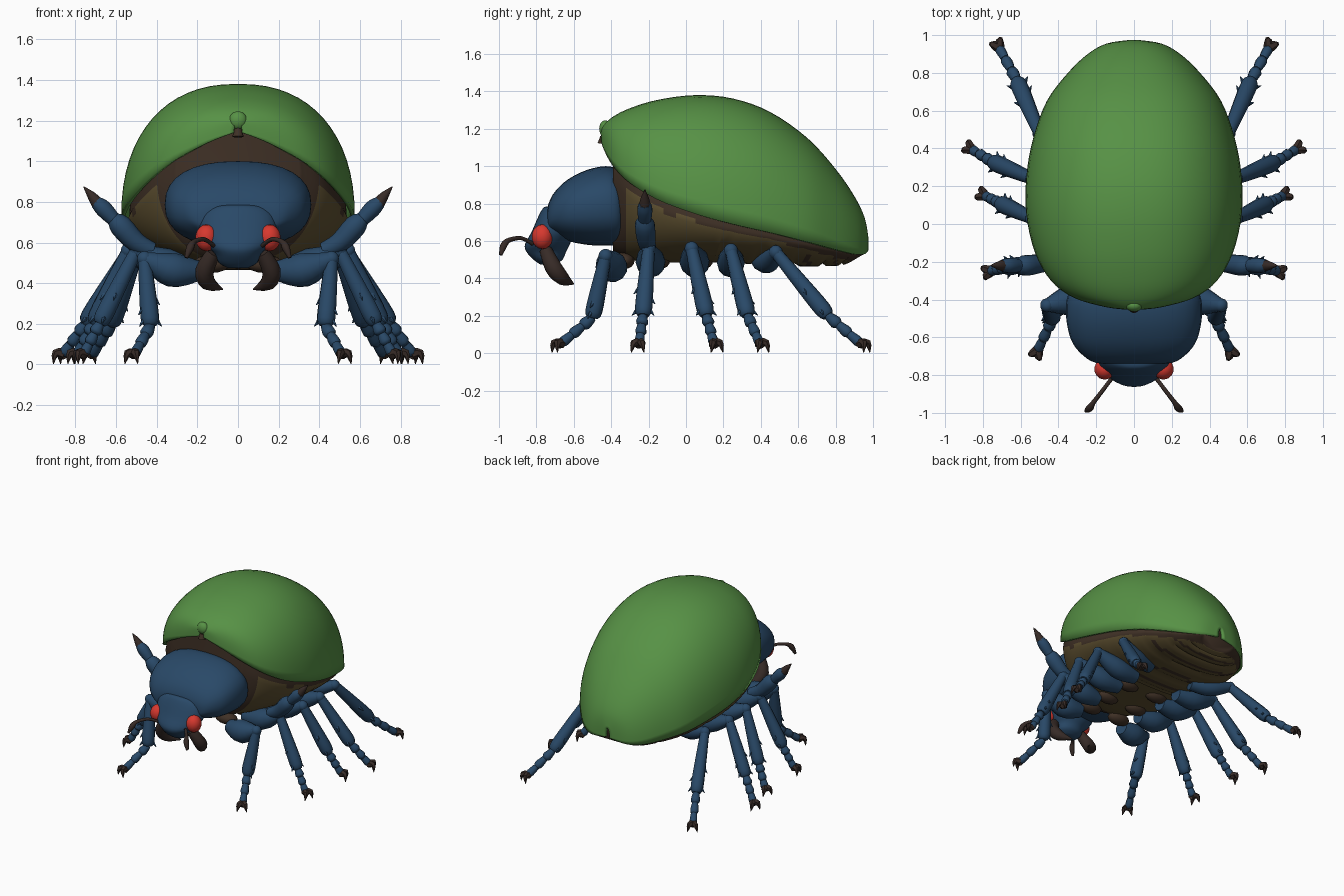
import bpy, bmesh, math
from mathutils import Vector, Quaternion, Matrix

if "Cube" in bpy.data.objects:
    bpy.data.objects.remove(bpy.data.objects["Cube"])

def material(name, c):
    m = bpy.data.materials.new(name)
    m.diffuse_color = (*c, 1)
    m.use_nodes = True
    m.node_tree.nodes["Principled BSDF"].inputs["Base Color"].default_value = m.diffuse_color
    return m

GREEN = material("shell green", (0.095, 0.285, 0.06))
BLUE = material("body blue", (0.022, 0.066, 0.137))
RED = material("eye red", (0.68, 0.04, 0.028))
OLIVE = material("belly olive brown", (0.112, 0.08, 0.03))
DARK = material("dark brown", (0.05, 0.030, 0.019))
CLAW = material("claw black brown", (0.038, 0.024, 0.02))

def finish(name, bm, mats, mirror=False, angle=50):
    bmesh.ops.recalc_face_normals(bm, faces=bm.faces[:])
    me = bpy.data.meshes.new(name)
    for f in bm.faces:
        f.smooth = True
    bm.to_mesh(me)
    bm.free()
    me.set_sharp_from_angle(angle=math.radians(angle))
    for m in mats:
        me.materials.append(m)
    ob = bpy.data.objects.new(name, me)
    bpy.context.scene.collection.objects.link(ob)
    if mirror:
        ob.modifiers.new("mirror", 'MIRROR')
    return ob

def smooth(keys, steps):
    """Catmull-Rom through equal-length tuples."""
    out, n = [], len(keys)
    for i in range(n - 1):
        p = [keys[max(i - 1, 0)], keys[i], keys[i + 1], keys[min(i + 2, n - 1)]]
        for s in range(steps + (i == n - 2)):
            t = s / steps
            out.append(tuple(0.5 * (2 * b + (c - a) * t + (2 * a - 5 * b + 4 * c - d) * t * t
                                    + (3 * b - a - 3 * c + d) * t ** 3)
                             for a, b, c, d in zip(*p)))
    return out

def skin(bm, rings, closed=True, caps=True, mat=0):
    vs = [[bm.verts.new(p) for p in r] for r in rings]
    n = len(vs[0])
    for a, b in zip(vs, vs[1:]):
        for j in range(n if closed else n - 1):
            k = (j + 1) % n
            bm.faces.new((a[j], a[k], b[k], b[j])).material_index = mat
    if caps:
        for r in (vs[0], vs[-1]):
            bm.faces.new(r).material_index = mat

def tube(bm, pts, radii, mat=0, sides=8, steps=3):
    """Round limb through points with a varying radius."""
    path = smooth([(*p, r) for p, r in zip(pts, radii)], steps)
    P = [Vector(p[:3]) for p in path]
    rings, q, last = [], Quaternion(), Vector((0, 0, 1))
    for i, p in enumerate(P):
        t = (P[min(i + 1, len(P) - 1)] - P[max(i - 1, 0)]).normalized()
        q = last.rotation_difference(t) @ q
        last = t
        r = max(path[i][3], 0.002)
        rings.append([p + q @ Vector((r * math.cos(2 * math.pi * k / sides),
                                      r * math.sin(2 * math.pi * k / sides), 0)) for k in range(sides)])
    skin(bm, rings, mat=mat)

def ball(bm, c, r, mat=0, u=20, v=12):
    M = Matrix.Translation(c) @ Matrix.Diagonal((*r, 1))
    for vert in bmesh.ops.create_uvsphere(bm, u_segments=u, v_segments=v, radius=1, matrix=M)["verts"]:
        for f in vert.link_faces:
            f.material_index = mat

def spow(v, e):
    return math.copysign(abs(v) ** e, v)

# Domed wing shell: y, half width, top z, rim z, belly z
keys = [(-0.455, 0.02, 1.19, 1.14, 0.60), (-0.44, 0.15, 1.22, 1.09, 0.57), (-0.39, 0.32, 1.265, 1.0, 0.54),
        (-0.30, 0.44, 1.31, 0.91, 0.50), (-0.15, 0.525, 1.355, 0.82, 0.485), (0.05, 0.57, 1.38, 0.745, 0.485),
        (0.25, 0.57, 1.362, 0.69, 0.485), (0.45, 0.535, 1.29, 0.645, 0.475), (0.65, 0.462, 1.15, 0.595, 0.465),
        (0.80, 0.35, 0.985, 0.555, 0.465), (0.90, 0.245, 0.84, 0.53, 0.47), (0.955, 0.145, 0.725, 0.53, 0.49),
        (0.975, 0.02, 0.62, 0.55, 0.53)]
N = 32
rings = []
for y, w, t, b, _ in smooth(keys, 4):
    rings.append([(w * spow(math.cos(math.pi * j / N), 0.87), y,
                   b + (t - b) * max(math.sin(math.pi * j / N), 0) ** 0.9) for j in range(N + 1)])
bm = bmesh.new()
skin(bm, rings, closed=False, caps=False)
shell = finish("wing_shell", bm, [GREEN])
mod = shell.modifiers.new("thickness", 'SOLIDIFY')
mod.thickness = 0.02
mod.offset = -1 if shell.data.polygons[len(shell.data.polygons) // 2].normal.z > 0 else 1

# Belly filling the shell, dark below the rim and along the segment creases
rings = []
body = smooth(keys[2:-1], 6)
for i, (y, w, t, b, low) in enumerate(body):
    crease = 0.015 if y > 0.2 and i % 6 == 0 else 0
    ring = []
    for j in range(64):
        a = 2 * math.pi * j / 64
        s, c = math.sin(a), math.cos(a)
        if s >= 0:
            ring.append((0.93 * w * c, y, b + 0.9 * (t - b) * s))
        else:
            ring.append((0.95 * w * spow(c, 0.8), y + 0.07 * s * (y > 0.2), b + (b - low - crease) * s))
    rings.append(ring)
bm = bmesh.new()
skin(bm, rings)
ys = [k[0] for k in body]
for f in bm.faces:
    c = f.calc_center_median()
    i = min(range(len(ys)), key=lambda k: abs(ys[k] - c.y))
    _, w, t, b, low = body[i]
    # creases only darken the underside
    crease = c.y > 0.2 and i % 6 == 0 and c.z < low + 0.06
    if c.z > b - 0.04 or c.y < -0.31 or crease:
        f.material_index = 1
finish("belly", bm, [OLIVE, DARK])

# Small knob and stem at the front of the shell
bm = bmesh.new()
ball(bm, (0, -0.432, 1.20), (0.045, 0.032, 0.045))
tube(bm, [(0, -0.44, 1.16), (0, -0.445, 1.12)], [0.018, 0.028], 1)
finish("shell_knob", bm, [GREEN, DARK])

# Neck shield: y, half width, bottom z, top z
bm = bmesh.new()
rings = []
for y, w, lo, hi in smooth([(-0.34, 0.31, 0.59, 0.95), (-0.37, 0.345, 0.58, 0.985), (-0.43, 0.36, 0.575, 1.0),
                            (-0.53, 0.355, 0.58, 0.98), (-0.63, 0.325, 0.60, 0.93), (-0.70, 0.265, 0.63, 0.865),
                            (-0.735, 0.20, 0.65, 0.80), (-0.742, 0.10, 0.68, 0.75)], 4):
    rings.append([(w * spow(math.cos(2 * math.pi * j / 32), 0.85), y,
                   (lo + hi) / 2 + (hi - lo) / 2 * spow(math.sin(2 * math.pi * j / 32), 0.85)) for j in range(32)])
skin(bm, rings)
finish("neck_shield", bm, [BLUE])

# Head sloping forward to a blunt lip: z, half width, front y, back y
bm = bmesh.new()
rings = []
for z, w, fr, bk in smooth([(0.785, 0.06, -0.745, -0.66), (0.775, 0.13, -0.765, -0.63), (0.73, 0.18, -0.79, -0.60),
                            (0.65, 0.19, -0.825, -0.60), (0.585, 0.155, -0.86, -0.62), (0.545, 0.115, -0.855, -0.64),
                            (0.50, 0.095, -0.815, -0.66), (0.475, 0.05, -0.78, -0.70)], 3):
    rings.append([(w * math.cos(2 * math.pi * j / 28), (fr + bk) / 2 + (bk - fr) / 2 *
                   spow(math.sin(2 * math.pi * j / 28), 0.85), z) for j in range(28)])
skin(bm, rings)
finish("head", bm, [BLUE])

bm = bmesh.new()
ball(bm, (0.155, -0.768, 0.623), (0.056, 0.057, 0.066), u=14, v=9)
finish("eyes", bm, [RED], True)

# Jaws and feelers
bm = bmesh.new()
tube(bm, [(0.12, -0.75, 0.55), (0.165, -0.71, 0.46), (0.145, -0.66, 0.40), (0.075, -0.60, 0.37)],
     [0.035, 0.046, 0.038, 0.003], sides=10)
finish("jaws", bm, [CLAW], True)
bm = bmesh.new()
tube(bm, [(0.12, -0.82, 0.585), (0.165, -0.88, 0.615), (0.215, -0.945, 0.605), (0.235, -0.975, 0.575),
          (0.255, -0.99, 0.525)], [0.011, 0.011, 0.013, 0.02, 0.009])
finish("feelers", bm, [CLAW], True)

# Hip lumps under the belly
bm = bmesh.new()
for y in (-0.33, -0.14, 0.09):
    ball(bm, (0.13, y, 0.495), (0.09, 0.055, 0.045), u=12, v=8)
finish("hips", bm, [DARK], True)

def leg(name, hip, knee, ankle, toe, fat):
    hip, knee, ankle, toe = map(Vector, (hip, knee, ankle, toe))
    bm = bmesh.new()
    # thigh and shin
    mid = (hip + knee) / 2 - Vector((0, 0, 0.025))
    tube(bm, [hip, mid, knee], [0.05, fat, 0.035], sides=12, steps=4)
    ball(bm, knee, (0.038, 0.038, 0.038), u=10, v=8)
    tube(bm, [knee, knee.lerp(ankle, 0.5), knee.lerp(ankle, 0.9), ankle], [0.032, 0.042, 0.046, 0.03], sides=10)
    # thorns on the shin
    d = (ankle - knee).normalized()
    side = d.cross(Vector((0, 0, 1))).normalized()
    for t, s in ((0.6, 1), (0.92, 1), (0.92, -1), (0.75, -1)):
        p = knee.lerp(ankle, t) + side * s * 0.035
        tube(bm, [p, p + side * s * 0.025 + d * 0.03], [0.013, 0.001], sides=5, steps=1)
    # three foot beads
    for k in range(3):
        a, b = ankle.lerp(toe, k / 3), ankle.lerp(toe, (k + 1) / 3)
        tube(bm, [a, a.lerp(b, 0.7), b], [0.023, 0.034 - 0.003 * k, 0.02])
    # pair of hooked claws
    out = Vector((toe.x - ankle.x, toe.y - ankle.y, 0)).normalized()
    across = Vector((-out.y, out.x, 0))
    for s in (-1, 1):
        tip = toe + out * 0.035 + across * s * 0.035
        tube(bm, [toe - out * 0.005, toe + out * 0.03 + across * s * 0.022 + Vector((0, 0, 0.005)),
                  (tip.x, tip.y, 0.003)], [0.028, 0.02, 0.002], 1, sides=6)
    finish(name, bm, [BLUE, CLAW], True)

leg("front_legs", (0.19, -0.37, 0.46), (0.46, -0.43, 0.52), (0.43, -0.50, 0.19), (0.51, -0.67, 0.05), 0.085)
leg("second_legs", (0.19, -0.18, 0.47), (0.50, -0.20, 0.56), (0.68, -0.23, 0.20), (0.76, -0.25, 0.05), 0.08)
leg("third_legs", (0.19, 0.06, 0.47), (0.54, 0.03, 0.56), (0.71, 0.11, 0.20), (0.79, 0.15, 0.05), 0.08)
leg("fourth_legs", (0.19, 0.24, 0.47), (0.54, 0.24, 0.55), (0.75, 0.33, 0.20), (0.86, 0.395, 0.05), 0.075)
leg("hind_legs", (0.19, 0.40, 0.49), (0.50, 0.48, 0.54), (0.62, 0.76, 0.20), (0.715, 0.935, 0.05), 0.06)

# Raised pointed arms above the second legs
bm = bmesh.new()
tube(bm, [(0.42, -0.20, 0.56), (0.50, -0.21, 0.60), (0.58, -0.22, 0.685), (0.62, -0.22, 0.72)],
     [0.04, 0.05, 0.055, 0.03], sides=10)
tube(bm, [(0.59, -0.22, 0.69), (0.66, -0.22, 0.765), (0.70, -0.22, 0.80)], [0.03, 0.042, 0.03], sides=10)
tube(bm, [(0.69, -0.22, 0.79), (0.72, -0.22, 0.83), (0.76, -0.22, 0.875)], [0.032, 0.022, 0.002], 1)
finish("raised_arms", bm, [BLUE, CLAW], True)
